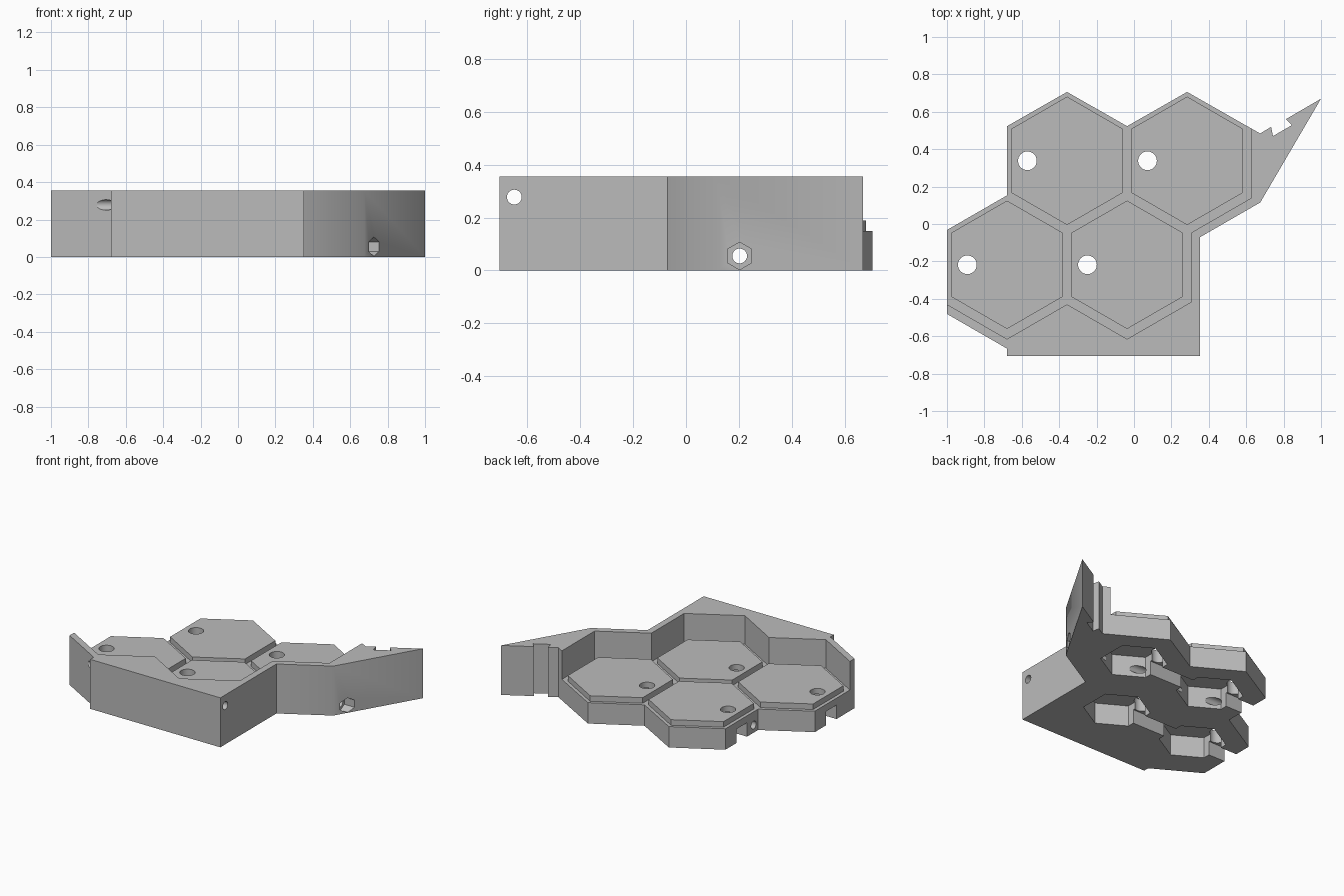
import bpy, bmesh, math
from mathutils import Matrix, Vector

cube = bpy.data.objects.get("Cube")
if cube:
    bpy.data.objects.remove(cube, do_unlink=True)

grey = bpy.data.materials.new("plain_grey")
grey.use_nodes = True
colour = (0.5, 0.5, 0.5, 1)
grey.diffuse_color = colour
grey.node_tree.nodes["Principled BSDF"].inputs["Base Color"].default_value = colour


def prism(name, points, z0, z1, matrix=None):
    """Extrude a flat outline from z0 to z1, then place it with a matrix."""
    bm = bmesh.new()
    face = bm.faces.new([bm.verts.new((x, y, z0)) for x, y in points])
    out = bmesh.ops.extrude_face_region(bm, geom=[face])
    top = [v for v in out["geom"] if isinstance(v, bmesh.types.BMVert)]
    bmesh.ops.translate(bm, verts=top, vec=(0, 0, z1 - z0))
    bmesh.ops.recalc_face_normals(bm, faces=bm.faces)
    if matrix:
        bm.transform(matrix)
    mesh = bpy.data.meshes.new(name)
    bm.to_mesh(mesh)
    bm.free()
    mesh.materials.append(grey)
    obj = bpy.data.objects.new(name, mesh)
    bpy.context.collection.objects.link(obj)
    return obj


def ring(cx, cy, radius, sides):
    """Regular polygon with a corner pointing to +y."""
    turn = 2 * math.pi / sides
    return [(cx - radius * math.sin(i * turn), cy + radius * math.cos(i * turn))
            for i in range(sides)]


def cut(target, cutter):
    cutter.hide_render = True
    mod = target.modifiers.new("cut", "BOOLEAN")
    mod.operation = "DIFFERENCE"
    mod.solver = "EXACT"
    mod.object = cutter
    bpy.ops.object.select_all(action="DESELECT")
    bpy.context.view_layer.objects.active = target
    target.select_set(True)
    bpy.ops.object.modifier_apply(modifier=mod.name)
    bpy.data.objects.remove(cutter, do_unlink=True)


# Axis frames: local z runs along x, or along y
ALONG_X = Matrix(((0, 0, 1, 0), (1, 0, 0, 0), (0, 1, 0, 0), (0, 0, 0, 1)))
ALONG_Y = Matrix(((1, 0, 0, 0), (0, 0, 1, 0), (0, 1, 0, 0), (0, 0, 0, 1)))

HEIGHT, FLOOR, PLATE = 0.355, 0.15, 0.19
BACK, FRONT = 0.338, -0.218
cells = [(-0.358, BACK), (0.284, BACK), (-0.679, FRONT), (-0.037, FRONT)]

# Body: full outline with the walls at full height
outline = [(-0.679, 0.523), (-0.358, 0.706), (-0.037, 0.523), (0.284, 0.706),
           (0.674, 0.484), (0.733, 0.519), (0.743, 0.47), (0.845, 0.529),
           (0.813, 0.561), (1, 0.67), (0.675, 0.115), (0.354, -0.07),
           (0.354, -0.706), (-0.679, -0.706), (-0.679, -0.666), (-1, -0.481),
           (-1, -0.032), (-0.679, 0.153)]
body = prism("tray_body", outline, 0, HEIGHT)

# Lowered floor, underside pockets and magnet holes for every cell
for cx, cy in cells:
    cut(body, prism("floor_cutter", ring(cx, cy, 0.397, 6), FLOOR, 0.6))
for cx, cy in cells:
    cut(body, prism("pocket_cutter", ring(cx, cy, 0.22, 6), -0.1, FLOOR + 0.01))
    cut(body, prism("magnet_cutter", ring(cx - 0.212, cy, 0.05, 32), -0.1, 0.3))

# Underside channels, open on the left-hand edge of each row
for x0, x1, cy in ((-0.8, 0.284, BACK), (-1.1, -0.037, FRONT)):
    w = 0.06
    cut(body, prism("channel_cutter", [(x0, cy - w), (x1, cy - w), (x1, cy + w), (x0, cy + w)],
                    -0.1, 0.1))

# Wire holes running straight through, and the nut recess
cut(body, prism("hole_cutter", ring(-0.037, 0.118, 0.028, 32), -1, 1, ALONG_Y))
cut(body, prism("hole_cutter", ring(0.203, 0.055, 0.028, 32), -1.2, 1.2, ALONG_X))
cut(body, prism("hole_cutter", ring(-0.65, 0.278, 0.028, 32), -1.2, 1.2, ALONG_X))
cut(body, prism("nut_cutter", ring(0.203, 0.055, 0.052, 6), 0.67, 1, ALONG_X))

# Small keyed notch at the front wall corner
key = [(-0.72, 0.16), (-0.633, 0.16), (-0.633, 0.08), (-0.679, 0.04), (-0.72, 0.04)]
cut(body, prism("key_cutter", key, -0.8, -0.68, ALONG_Y))

# Raised hexagon plates, each with its magnet hole
plates = []
for i, (cx, cy) in enumerate(cells):
    plate = prism(f"hex_plate_{i + 1}", ring(cx, cy, 0.343, 6), FLOOR, PLATE)
    cut(plate, prism("magnet_cutter", ring(cx - 0.212, cy, 0.05, 32), 0, 0.3))
    plates.append(plate)

# Smooth the round holes, keep the corners crisp
bpy.ops.object.select_all(action="DESELECT")
for obj in [body] + plates:
    obj.select_set(True)
bpy.context.view_layer.objects.active = body
bpy.ops.object.shade_smooth_by_angle(angle=math.radians(30))
